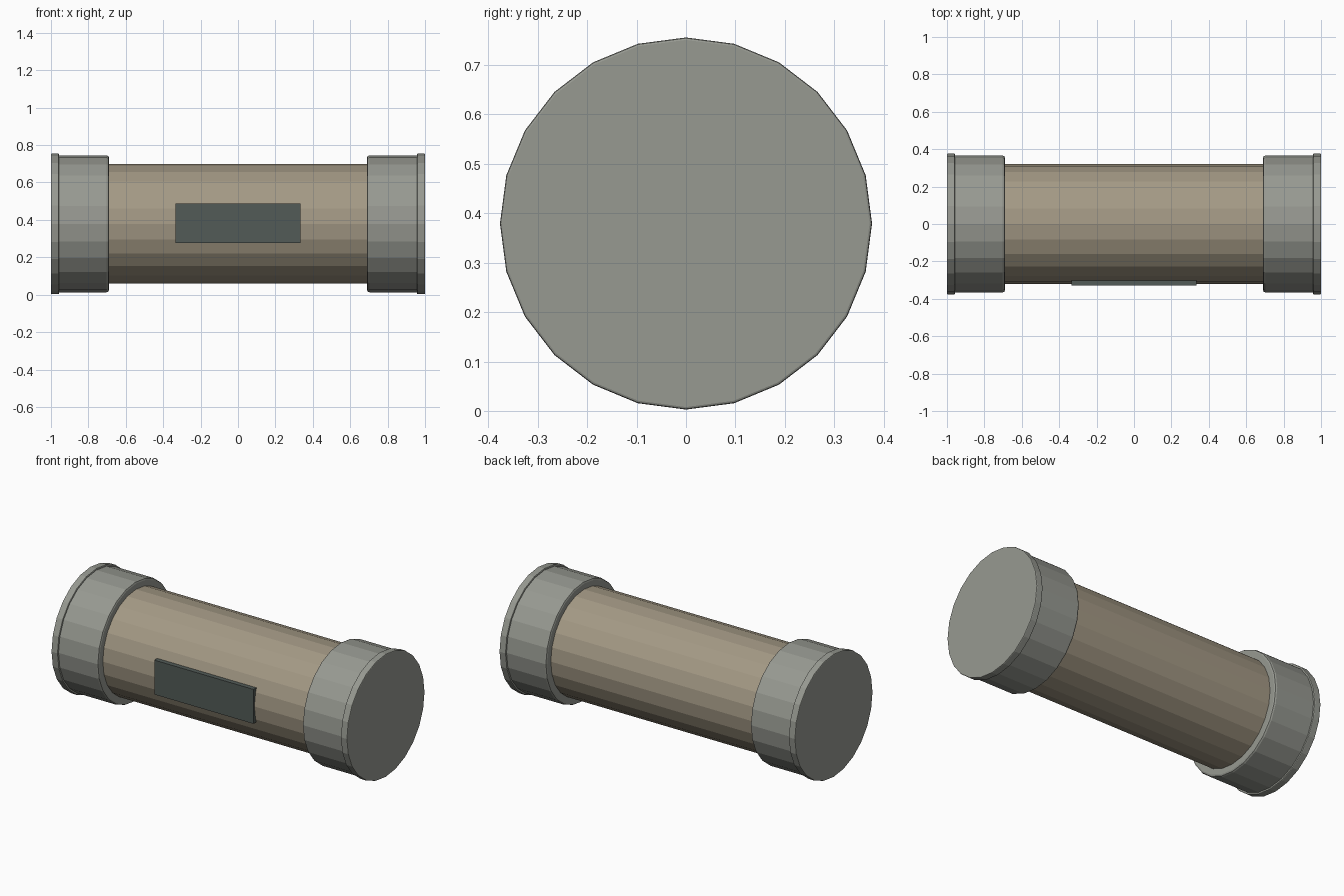
import bpy, bmesh
from math import radians
from mathutils import Matrix

if "Cube" in bpy.data.objects:
    bpy.data.objects.remove(bpy.data.objects["Cube"])

SIDES = 24
CZ = 0.379  # height of the long axis


def material(name, rgb):
    m = bpy.data.materials.new(name)
    m.diffuse_color = (*rgb, 1)
    m.use_nodes = True
    m.node_tree.nodes["Principled BSDF"].inputs["Base Color"].default_value = m.diffuse_color
    return m


def finish(name, bm, mat, bevel=0):
    me = bpy.data.meshes.new(name)
    bm.to_mesh(me)
    bm.free()
    me.materials.append(mat)
    ob = bpy.data.objects.new(name, me)
    bpy.context.collection.objects.link(ob)
    if bevel:
        mod = ob.modifiers.new("edge_bevel", 'BEVEL')
        mod.width = bevel
        mod.segments = 2
        mod.limit_method = 'ANGLE'
        mod.angle_limit = radians(40)
    return ob


def drum(name, x0, x1, radius, mat, bevel=0):
    # 24-sided cylinder along x, with a corner pointing straight up
    bm = bmesh.new()
    bmesh.ops.create_cone(
        bm, cap_ends=True, segments=SIDES, radius1=radius, radius2=radius,
        depth=abs(x1 - x0),
        matrix=Matrix.Translation(((x0 + x1) / 2, 0, CZ)) @ Matrix.Rotation(radians(90), 4, 'Y'))
    return finish(name, bm, mat, bevel)


tan = material("tan_shell", (0.37, 0.32, 0.235))
grey = material("grey_metal", (0.31, 0.32, 0.285))
dark = material("dark_panel", (0.085, 0.105, 0.095))

# Main barrel
drum("barrel", -0.75, 0.75, 0.32, tan)

# End collars with a thin flange at each outer end
for side, s in (("left", -1), ("right", 1)):
    drum(side + "_collar", s * 0.69, s * 0.97, 0.366, grey, 0.012)
    drum(side + "_flange", s * 0.957, s * 1.0, 0.376, grey, 0.005)

# Flat panel on the front
bm = bmesh.new()
bmesh.ops.create_cube(bm, size=1, matrix=Matrix.Translation((0, -0.3155, 0.382))
                      @ Matrix.Diagonal((0.67, 0.028, 0.21, 1)))
finish("front_panel", bm, dark)
